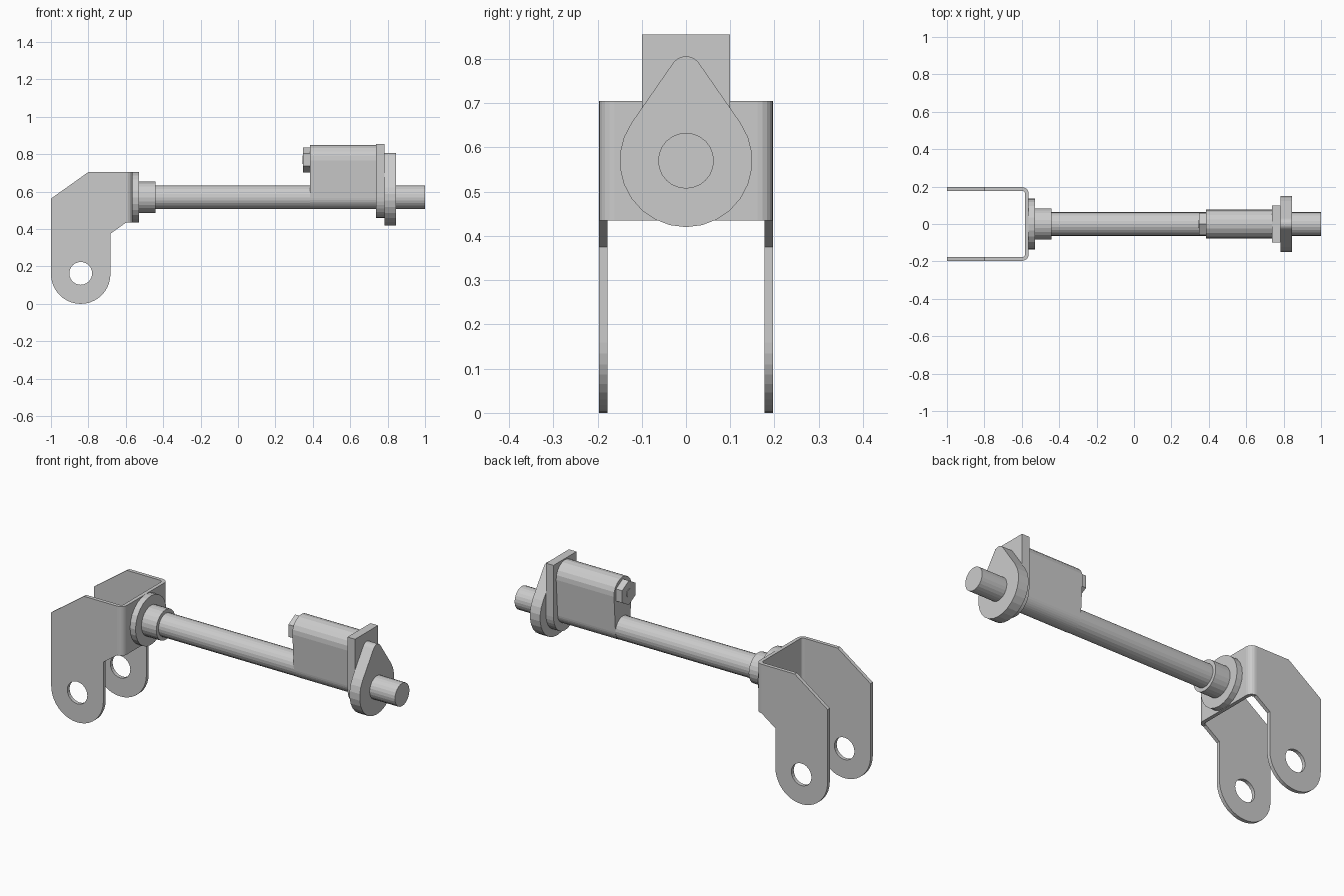
import bpy, bmesh
from math import sin, cos, pi, acos

if "Cube" in bpy.data.objects:
    bpy.data.objects.remove(bpy.data.objects["Cube"])

ROD_Z = 0.57


def prism(name, pts, axis, a, b):
    """Extrude a 2D outline along an axis from a to b."""
    place = {'x': lambda p, t: (t, p[0], p[1]),
             'y': lambda p, t: (p[0], t, p[1]),
             'z': lambda p, t: (p[0], p[1], t)}[axis]
    bm = bmesh.new()
    lo = [bm.verts.new(place(p, a)) for p in pts]
    hi = [bm.verts.new(place(p, b)) for p in pts]
    bm.faces.new(lo)
    bm.faces.new(hi[::-1])
    for i in range(len(pts)):
        j = (i + 1) % len(pts)
        bm.faces.new((lo[i], lo[j], hi[j], hi[i]))
    bmesh.ops.recalc_face_normals(bm, faces=bm.faces)
    me = bpy.data.meshes.new(name)
    bm.to_mesh(me)
    bm.free()
    ob = bpy.data.objects.new(name, me)
    bpy.context.collection.objects.link(ob)
    return ob


def arc(cx, cy, r, a0, a1, n, ry=None):
    return [(cx + r * cos(a0 + (a1 - a0) * i / n),
             cy + (ry or r) * sin(a0 + (a1 - a0) * i / n)) for i in range(n + 1)]


def disc(name, z, r, x0, x1, n=24, turn=0):
    return prism(name, arc(0, z, r, turn, turn + 2 * pi, n)[:-1], 'x', x0, x1)


def teardrop(z0, r0, z1, r1):
    """Outline wrapped tightly around a lower and an upper circle."""
    t = acos((r0 - r1) / (z1 - z0))
    return (arc(0, z1, r1, pi / 2 - t, pi / 2 + t, 10)
            + arc(0, z0, r0, pi / 2 + t, 5 * pi / 2 - t, 18))


def boolean(ob, cutter, op):
    m = ob.modifiers.new(op, 'BOOLEAN')
    m.operation, m.solver, m.object = op, 'EXACT', cutter
    bpy.context.view_layer.objects.active = ob
    bpy.ops.object.modifier_apply(modifier=m.name)
    bpy.data.objects.remove(cutter)


# Bent fork bracket: U channel trimmed by the side profile, then drilled
W, T, R, X = 0.197, 0.02, 0.035, -0.563


def u_line(off):
    r = R - off
    return ([(-1, -W + off)] + arc(X - R, -W + R, r, -pi / 2, 0, 5)
            + arc(X - R, W - R, r, 0, pi / 2, 5) + [(-1, W - off)])


bracket = prism("fork_bracket", u_line(0) + u_line(T)[::-1], 'z', -0.05, 0.8)
side = [(-1.05, 0.527), (-0.8, 0.705), (-0.5, 0.705), (-0.5, 0.435),
        (-0.598, 0.435), (-0.682, 0.375)]
side += arc(-0.841, 0.159, 0.159, 0, -pi, 20) + [(-1.0, 0.17), (-1.05, 0.17)]
boolean(bracket, prism("side_profile", side, 'y', -0.3, 0.3), 'INTERSECT')
hole = arc(-0.841, 0.163, 0.061, 0, 2 * pi, 24)[:-1]
boolean(bracket, prism("hole_cutter", hole, 'y', -0.3, 0.3), 'DIFFERENCE')

# Rod with flange and collar at the bracket
disc("rod", ROD_Z, 0.063, X - 0.005, 1.0)
disc("flange", ROD_Z, 0.135, X, -0.53)
disc("collar", ROD_Z, 0.083, -0.53, -0.44)

# Motor housing tangent to the rod, with hexagonal end nut and pin
prism("housing", teardrop(ROD_Z, 0.064, 0.772, 0.077), 'x', 0.385, 0.738)
disc("end_nut", 0.77, 0.067, 0.348, 0.386, 6, pi / 2)
disc("nut_pin", 0.77, 0.022, 0.345, 0.36, 16)

# End plate with rounded foot, and cam in front of it
plate = [(0.1, 0.855), (-0.1, 0.855)] + arc(0, ROD_Z, 0.1, pi, 2 * pi, 16, 0.11)
prism("end_plate", plate, 'x', 0.737, 0.783)
prism("cam", teardrop(ROD_Z, 0.15, 0.77, 0.036), 'x', 0.784, 0.846)
